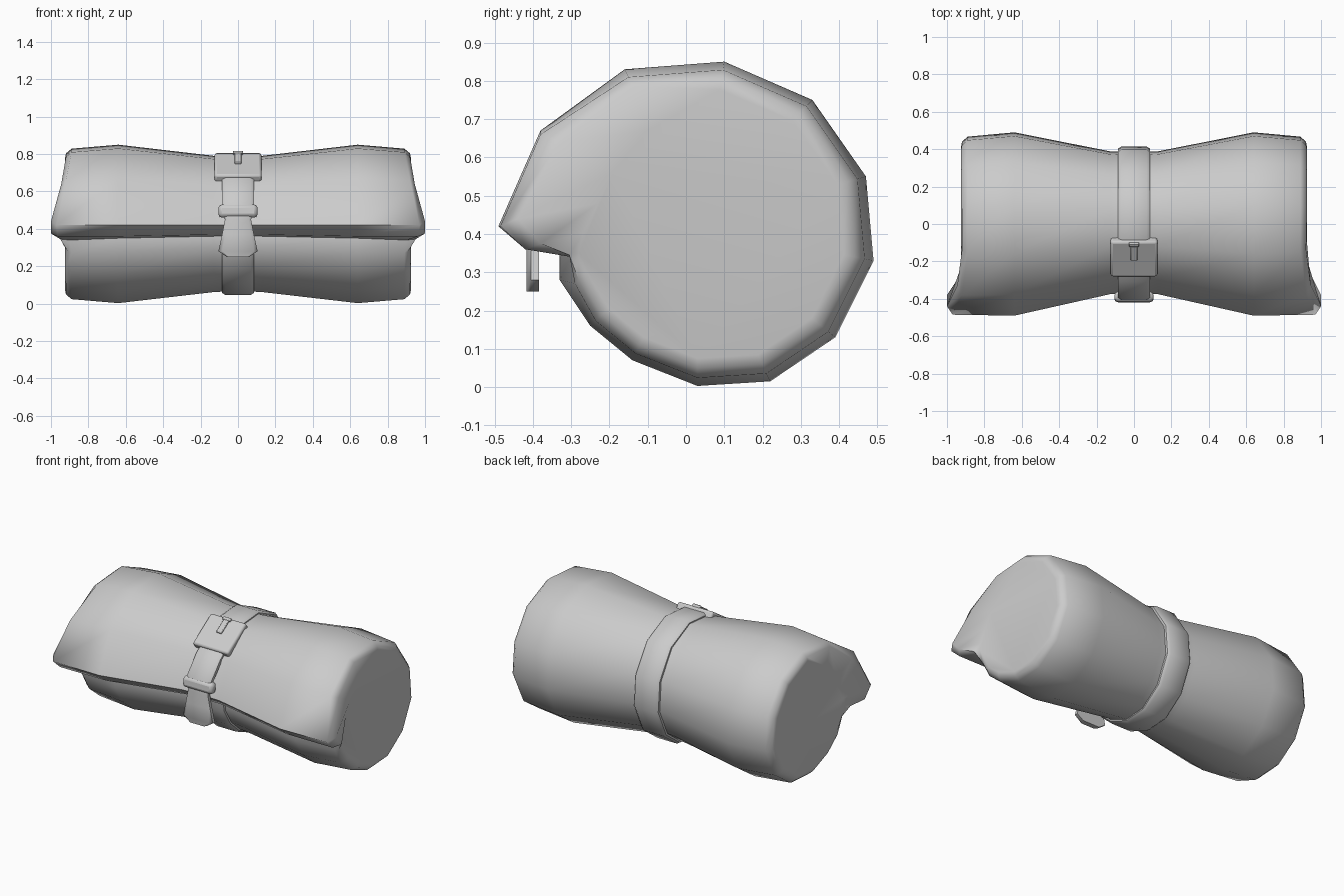
import bpy
import bmesh
import math
from mathutils import Vector

cube = bpy.data.objects.get("Cube")
if cube:
    bpy.data.objects.remove(cube, do_unlink=True)

grey = bpy.data.materials.new("plain_grey")
grey.use_nodes = True
grey.diffuse_color = (0.6, 0.6, 0.6, 1)
grey.node_tree.nodes["Principled BSDF"].inputs["Base Color"].default_value = (0.6, 0.6, 0.6, 1)


def finish(name, bm, angle=60, bevel=0):
    bmesh.ops.recalc_face_normals(bm, faces=bm.faces[:])
    mesh = bpy.data.meshes.new(name)
    bm.to_mesh(mesh)
    bm.free()
    obj = bpy.data.objects.new(name, mesh)
    bpy.context.collection.objects.link(obj)
    mesh.materials.append(grey)
    bpy.ops.object.select_all(action='DESELECT')
    obj.select_set(True)
    bpy.context.view_layer.objects.active = obj
    bpy.ops.object.shade_smooth_by_angle(angle=math.radians(angle))
    if bevel:
        mod = obj.modifiers.new("soft_edges", 'BEVEL')
        mod.width = bevel
        mod.segments = 2
    return obj


def loft(name, rings, angle=60):
    """Skin a list of closed rings and cap both ends."""
    bm = bmesh.new()
    loops = [[bm.verts.new(p) for p in ring] for ring in rings]
    n = len(loops[0])
    for a, b in zip(loops, loops[1:]):
        for i in range(n):
            j = (i + 1) % n
            bm.faces.new((a[i], a[j], b[j], b[i]))
    bm.faces.new(loops[0])
    bm.faces.new(loops[-1])
    return finish(name, bm, angle)


def box(name, centre, size, tilt=0, bevel=0.01):
    bm = bmesh.new()
    bmesh.ops.create_cube(bm, size=1)
    bmesh.ops.scale(bm, vec=size, verts=bm.verts)
    obj = finish(name, bm, 40, bevel)
    obj.location = centre
    obj.rotation_euler.x = tilt
    return obj


# Roll outline (y, z): flap tip, over the top, round the back, up to the crease
OUTLINE = [(-.49, .42), (-.38, .67), (-.16, .83), (.10, .85), (.33, .75),
           (.47, .55), (.49, .33), (.39, .13), (.22, .015), (.03, .003),
           (-.14, .07), (-.25, .16), (-.33, .28), (-.33, .35), (-.42, .36)]
CY, CZ = 0.03, 0.425


def section(x, sy, sz, moved=None):
    ring = [(x, CY + (y - CY) * sy, CZ + (z - CZ) * sz) for y, z in OUTLINE]
    for i, p in (moved or {}).items():
        ring[i] = p
    return ring


# Bedroll: pinched in the middle, with a flap that flares at both ends
half = [
    section(.13, .78, .86),
    section(.64, 1, 1),
    section(.89, .95, .95, {0: (.97, -.485, .42), 1: (.92, -.38, .66), 12: (.89, -.29, .27),
                            13: (.90, -.30, .34), 14: (.965, -.42, .36)}),
    section(.92, .89, .89, {0: (1.0, -.44, .44), 1: (.945, -.33, .64), 12: (.91, -.28, .28),
                            13: (.95, -.305, .345), 14: (1.0, -.38, .375)}),
    section(.925, .83, .83, {0: (.925, -.23, .48), 1: (.925, -.19, .56), 2: (.925, -.10, .67),
                             12: (.925, -.26, .30), 13: (.925, -.28, .35), 14: (.925, -.27, .40)}),
]
other = [[(-x, y, z) for x, y, z in ring] for ring in reversed(half)]
loft("bedroll", other + [section(0, .77, .845)] + half)

# Strap: hanging tongue, up over the flap, round the roll, ending under the flap
path = [(-.40, .25, .06), (-.40, .28, .105), (-.40, .37, .085), (-.40, .45, .07), (-.39, .53, .085)]
path += [(CY + (y - CY) * .80, CZ + (z - CZ) * .86, .085) for y, z in OUTLINE[1:13]]
path += [(-.27, .40, .085)]
rings = []
for i, (y, z, w) in enumerate(path):
    a, b = path[max(i - 1, 0)], path[min(i + 1, len(path) - 1)]
    along = Vector((0, b[0] - a[0], b[1] - a[1])).normalized()
    out = Vector((0, -along.z, along.y))
    mid = Vector((0, y, z))
    shape = [(-1, -.016), (-1, .005), (-.8, .016), (.8, .016), (1, .005), (1, -.016)]
    rings.append([mid + Vector((s * w, 0, 0)) + out * t for s, t in shape])
loft("strap", rings, 50)

# Keeper loop and buckle with its prong
box("keeper_loop", (0, -.39, .495), (.21, .055, .07), -.1, .02)
slope = math.radians(33)
box("buckle_plate", (0, -.175, .725), (.25, .225, .055), slope, .012)
box("buckle_prong", (0, -.15, .775), (.036, .10, .02), slope, .004)
box("prong_hinge", (0, -.11, .805), (.055, .02, .02), slope, .004)
